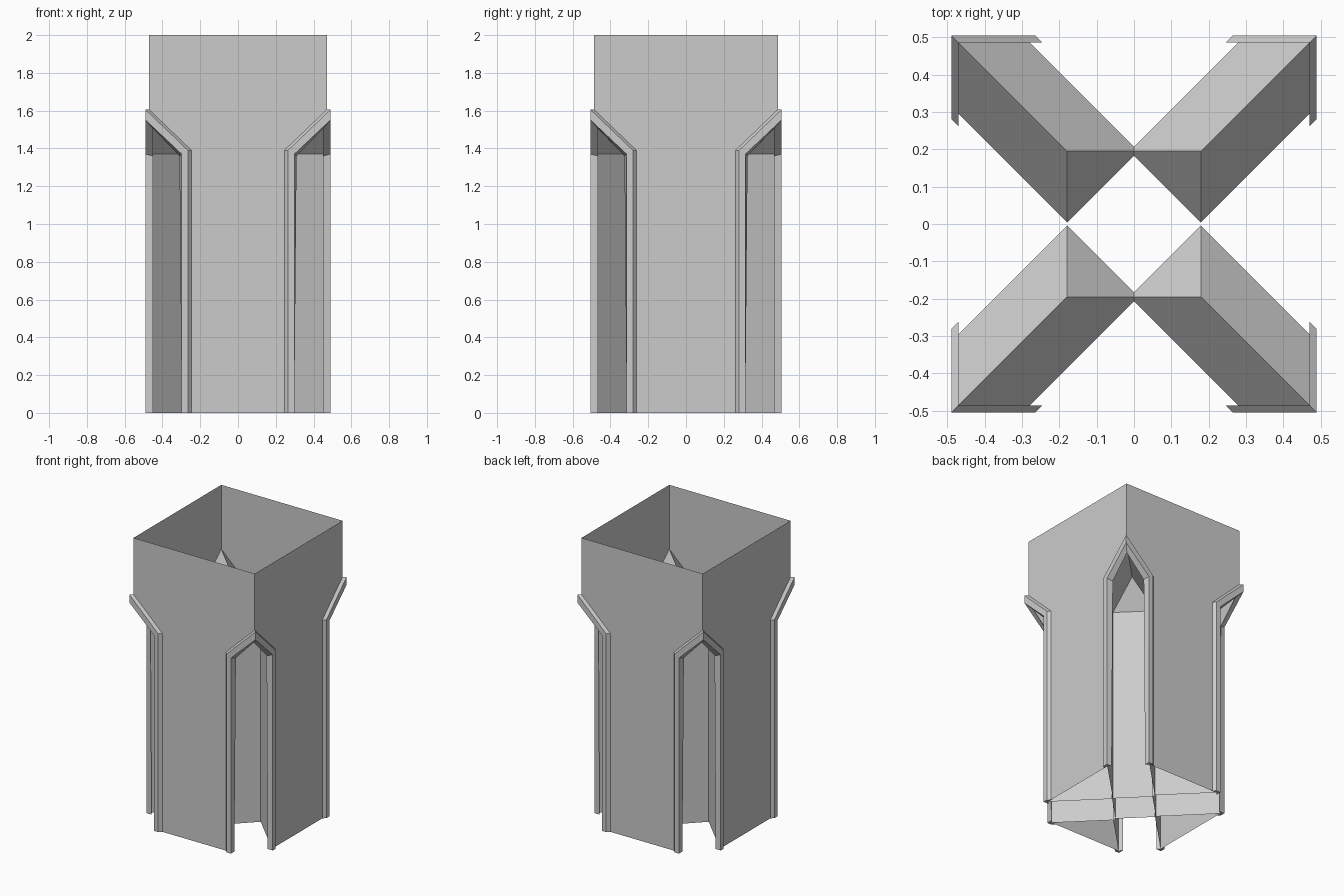
import bpy, bmesh

cube = bpy.data.objects.get("Cube")
if cube:
    bpy.data.objects.remove(cube, do_unlink=True)

stone = bpy.data.materials.new("grey_stone")
stone.use_nodes = True
GREY = (0.6, 0.6, 0.6, 1)
stone.diffuse_color = GREY
bsdf = stone.node_tree.nodes["Principled BSDF"]
bsdf.inputs["Base Color"].default_value = GREY
bsdf.inputs["Roughness"].default_value = 0.8

HX, HY, TOP = 0.47, 0.486, 2.0          # tower half sizes and height
OPEN = (0.191, 0.191, 1.37, 1.55)       # foot half width, eave half width, eave z, apex z
OUTER = (0.224, 0.224, 1.39, 1.605)     # outside line of the arch trim
LIP = (0.152, 0.14, 1.36, 1.505)        # narrow inner edge of the trim


def finish(name, bm):
    bmesh.ops.remove_doubles(bm, verts=bm.verts, dist=0.0001)
    bmesh.ops.recalc_face_normals(bm, faces=bm.faces)
    mesh = bpy.data.meshes.new(name)
    bm.to_mesh(mesh)
    bm.free()
    mesh.materials.append(stone)
    obj = bpy.data.objects.new(name, mesh)
    bpy.context.collection.objects.link(obj)
    return obj


def arch(bm, sx, sy, grow, shape):
    """Pointed arch wrapped round one corner of the tower plan grown by an amount."""
    x, y = HX + grow, HY + grow
    foot, half, eave, apex = shape
    points = [(x - foot, y, 0), (x - half, y, eave), (x, y, apex),
              (x, y - half, eave), (x, y - foot, 0)]
    return [bm.verts.new((sx * px, sy * py, z)) for px, py, z in points]


def bridge(bm, a, b):
    for i in range(len(a) - 1):
        bm.faces.new((a[i], a[i + 1], b[i + 1], b[i]))


# Open tower shell: four walls with the corner openings cut out
bm = bmesh.new()
for along, away, swap in ((HX, HY, False), (HY, HX, True)):
    c = along - OPEN[0]
    outline = [(-c, 0), (c, 0), (c, OPEN[2]), (along, OPEN[3]), (along, TOP),
               (-along, TOP), (-along, OPEN[3]), (-c, OPEN[2])]
    for side in (-1, 1):
        bm.faces.new([bm.verts.new((side * away, u, z) if swap else (u, side * away, z))
                      for u, z in outline])
finish("tower_walls", bm)

corners = {"front_left": (1, -1), "front_right": (-1, -1),
           "back_left": (1, 1), "back_right": (-1, 1)}
for label, (sx, sy) in corners.items():
    # Diagonal niche with a pitched roof, hipped at its inner end
    bm = bmesh.new()
    mouth = arch(bm, sx, sy, 0, OPEN)
    end = arch(bm, sx, sy, -0.291, OPEN)
    bridge(bm, mouth, end)
    bm.faces.new((end[0], end[1], end[3], end[4]))
    bm.faces.new((end[1], end[2], end[3]))
    finish(label + "_niche", bm)

    # Raised trim round the opening, tapering in to a lip
    bm = bmesh.new()
    rings = [arch(bm, sx, sy, grow, shape) for grow, shape in
             ((0, OUTER), (0.019, OUTER), (0.019, OPEN), (-0.02, LIP), (0, OPEN))]
    for a, b in zip(rings, rings[1:]):
        bridge(bm, a, b)
    for foot in (0, 4):
        bm.faces.new([ring[foot] for ring in rings])
    finish(label + "_arch_trim", bm)
